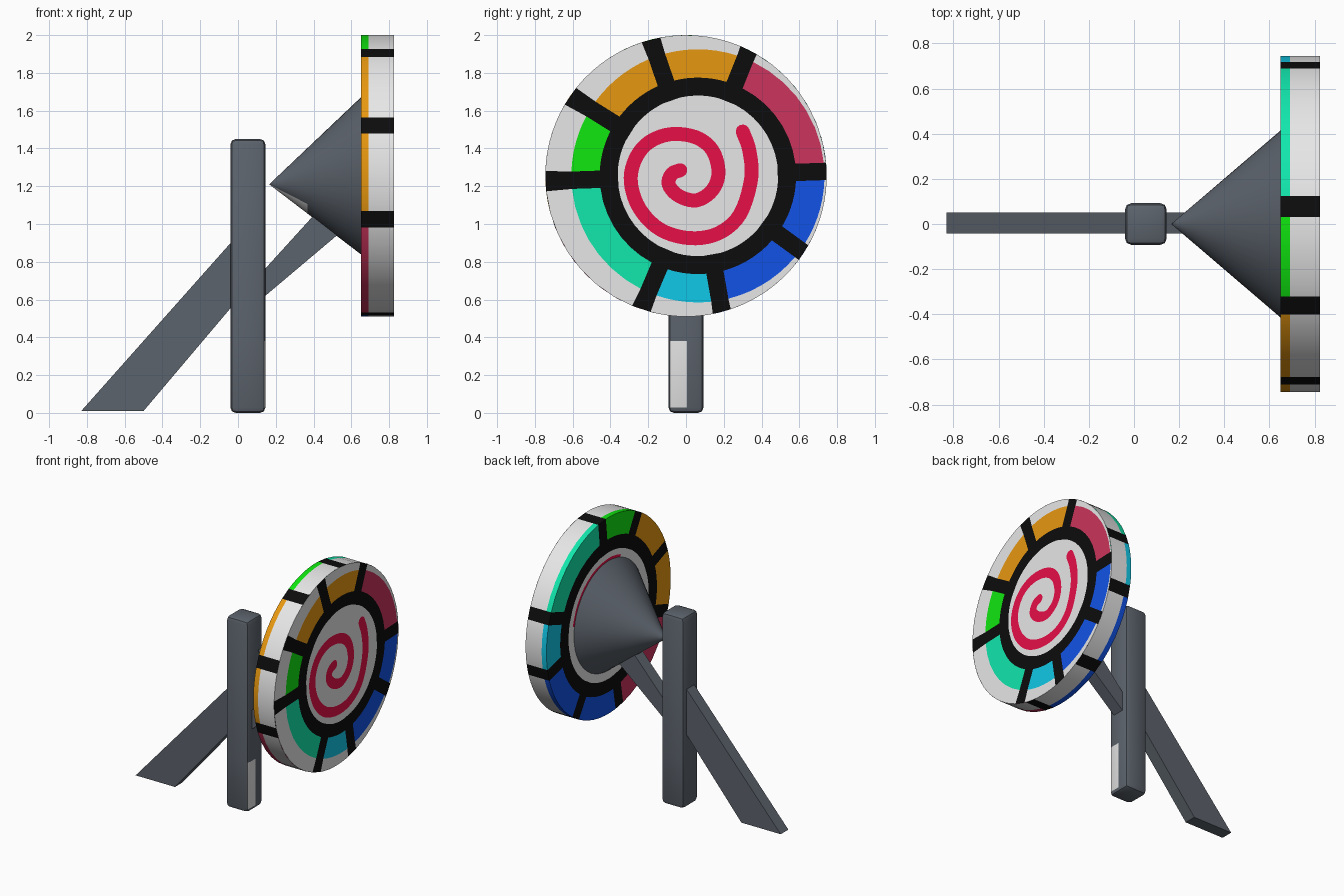
import bpy, bmesh, math
from mathutils import Vector

if "Cube" in bpy.data.objects:
    bpy.data.objects.remove(bpy.data.objects["Cube"])

def lin(c):
    c /= 255
    return c / 12.92 if c <= 0.04045 else ((c + 0.055) / 1.055) ** 2.4

RGB = {"slate": (92, 99, 108), "white": (235, 235, 235), "black": (12, 12, 12),
       "crimson": (233, 15, 72), "rose": (203, 52, 92), "orange": (232, 152, 16),
       "green": (16, 236, 16), "teal": (18, 238, 178), "cyan": (18, 206, 238),
       "blue": (18, 86, 240)}
NAMES = list(RGB)
MATS = []
for n, c in RGB.items():
    m = bpy.data.materials.new(n)
    m.diffuse_color = (*[lin(v) for v in c], 1)
    m.use_nodes = True
    m.node_tree.nodes["Principled BSDF"].inputs["Base Color"].default_value = m.diffuse_color
    MATS.append(m)
IDX = {n: i for i, n in enumerate(NAMES)}

def finish(bm, name, angle=35):
    me = bpy.data.meshes.new(name)
    bm.to_mesh(me)
    bm.free()
    for m in MATS:
        me.materials.append(m)
    ob = bpy.data.objects.new(name, me)
    bpy.context.collection.objects.link(ob)
    bpy.ops.object.select_all(action='DESELECT')
    ob.select_set(True)
    bpy.context.view_layer.objects.active = ob
    bpy.ops.object.shade_smooth_by_angle(angle=math.radians(angle))
    return ob

CZ, R = 1.255, 0.745          # wheel centre height and radius
SECTORS = ["rose", "orange", "orange", "green", "teal", "cyan", "blue", "blue"]

def painted_disc(name, spokes, rings, kinds, centre, mirror):
    """Rings of faces round an offset centre, cut along parallel-sided spokes.
    rings: (radius or None for the wheel rim, x); kinds: paint rule per band."""
    half, steps = 0.046, 7
    bm = bmesh.new()
    cells = []
    for k in range(8):
        cells.append("black")
        cells += [SECTORS[k]] * steps
    rows = []
    for r, x in rings:
        rad = r or 0.69
        d = math.asin(half / rad)
        angles = []
        for k in range(8):
            a0 = math.radians(spokes[k])
            a1 = math.radians(spokes[(k + 1) % 8] + (360 if k == 7 else 0))
            angles.append(a0 - d)
            angles += [a0 + d + (a1 - a0 - 2 * d) * i / steps for i in range(steps)]
        row = []
        for a in angles:
            q = r
            if q is None:     # distance from offset centre to true rim
                b = centre * math.cos(a)
                q = -b + math.sqrt(b * b - centre ** 2 + R * R)
            y = centre + q * math.cos(a)
            row.append(bm.verts.new((x, -y if mirror else y, CZ + q * math.sin(a))))
        rows.append(row)
    bm.faces.new(rows[0]).material_index = IDX["white"]
    n = len(cells)
    for a, b, kind in zip(rows, rows[1:], kinds):
        for i in range(n):
            j = (i + 1) % n
            f = bm.faces.new((a[i], b[i], b[j], a[j]))
            c = cells[i]
            if kind == "edge" and c != "black":
                c = "white"
            elif kind == "swirl":
                c = "crimson" if n * 0.4 < i < n * 0.65 else "white"
            elif kind in RGB:
                c = kind
            f.material_index = IDX[c]
    return finish(bm, name)

# Wheel: front face, then back face with its rim
painted_disc("wheel_front", [2, 68, 109, 148, 182, 247, 280, 324],
             [(0.425, 0.825), (0.52, 0.825), (0.67, 0.825), (None, 0.825)],
             ["black", "sector", "edge"], 0.063, False)
painted_disc("wheel_back", [-80, -18, 21, 61, 96, 161, 194, 238],
             [(0.41, 0.65), (0.435, 0.65), (0.48, 0.65), (0.58, 0.65),
              (R, 0.65), (R, 0.69), (R, 0.825)],
             ["swirl", "white", "black", "sector", "sector", "edge"], 0, True)

# Spiral painted on the hub: thin ribbon through a few (y, z) points
PTS = [Vector(p) for p in [
    (.30, 1.49), (.335, 1.39), (.345, 1.24), (.285, 1.05), (.17, .95), (.02, .925),
    (-.135, .97), (-.245, 1.08), (-.292, 1.22), (-.27, 1.34), (-.20, 1.43), (-.085, 1.475),
    (.05, 1.46), (.14, 1.39), (.172, 1.275), (.14, 1.18), (.055, 1.125), (-.04, 1.15),
    (-.092, 1.21), (-.075, 1.265), (-.03, 1.285)]]
path = []
ext = [PTS[0] * 2 - PTS[1]] + PTS + [PTS[-1] * 2 - PTS[-2]]
for p0, p1, p2, p3 in zip(ext, ext[1:], ext[2:], ext[3:]):
    for s in range(5):
        t = s / 5
        path.append(0.5 * (2 * p1 + (p2 - p0) * t + (2 * p0 - 5 * p1 + 4 * p2 - p3) * t * t
                           + (3 * p1 - p0 - 3 * p2 + p3) * t ** 3))
path.append(PTS[-1])
bm = bmesh.new()
W, X = 0.037, 0.828
rails = []
for i, p in enumerate(path):
    d = (path[min(i + 1, len(path) - 1)] - path[max(i - 1, 0)]).normalized()
    nrm = Vector((-d.y, d.x)) * W
    rails.append([bm.verts.new((X, *(p + s * nrm))) for s in (1, -1)])
for (a, b), (c, d) in zip(rails, rails[1:]):
    bm.faces.new((a, b, d, c))
for end, other, (l, r) in ((path[0], path[1], rails[0]), (path[-1], path[-2], rails[-1])):
    out = (end - other).normalized()
    side = Vector((l.co.y, l.co.z)) - end
    arc = [bm.verts.new((X, *(end + side * math.cos(t) + out * W * math.sin(t))))
           for t in [math.pi * k / 6 for k in range(1, 6)]]
    bm.faces.new([l] + arc + [r])
for f in bm.faces:
    f.normal_update()
    if f.normal.x < 0:
        f.normal_flip()
    f.material_index = IDX["crimson"]
finish(bm, "hub_spiral")

# Cone behind the wheel, apex slightly low, with a bare patch underneath
bm = bmesh.new()
apex, base, N = Vector((0.165, 0, 1.21)), Vector((0.65, 0, CZ)), 48
tip = bm.verts.new(apex)
prev = None
for t in (0.06, 0.2, 0.42, 1):
    c = apex.lerp(base, t)
    row = [bm.verts.new((c.x, 0.415 * t * math.cos(2 * math.pi * i / N),
                         c.z + 0.415 * t * math.sin(2 * math.pi * i / N))) for i in range(N)]
    for i in range(N):
        j = (i + 1) % N
        f = bm.faces.new((prev[i], row[i], row[j], prev[j]) if prev else (tip, row[i], row[j]))
        deg = 360 * (i + 0.5) / N
        f.material_index = IDX["white" if t < 0.5 and 222 < deg < 282 else "slate"]
    prev = row
finish(bm, "cone_mount", 50)

# Upright post with chamfered edges and a worn patch low on the wheel side
bm = bmesh.new()
bmesh.ops.create_cube(bm, size=1)
for v in bm.verts:
    v.co = (0.0525 + v.co.x * 0.185, v.co.y * 0.185, 0.725 + v.co.z * 1.45)
bmesh.ops.bevel(bm, geom=bm.edges[:], offset=0.028, segments=2, profile=0.5, affect='EDGES')
for co, no in (((0, 0, 0.38), (0, 0, 1)), ((0, 0.005, 0), (0, 1, 0))):
    bmesh.ops.bisect_plane(bm, geom=bm.verts[:] + bm.edges[:] + bm.faces[:],
                           plane_co=co, plane_no=no)
for f in bm.faces:
    f.normal_update()
    c = f.calc_center_median()
    if f.normal.x > 0.5 and c.y < 0.005 and 0.02 < c.z < 0.38:
        f.material_index = IDX["white"]
finish(bm, "post")

# Struts: side profiles in (x, z) given thickness along y
def strut(name, profile):
    bm = bmesh.new()
    f = bm.faces.new([bm.verts.new((x, -0.042, z)) for x, z in profile])
    g = bmesh.ops.extrude_face_region(bm, geom=[f])["geom"]
    bmesh.ops.translate(bm, vec=(0, 0.092, 0),
                        verts=[v for v in g if isinstance(v, bmesh.types.BMVert)])
    bmesh.ops.recalc_face_normals(bm, faces=bm.faces[:])
    finish(bm, name)

strut("rear_strut", [(-.83, .01), (-.5, .01), (.05, .66), (.05, 1.0)])
strut("front_strut", [(.05, .54), (.53, .945), (.45, 1.1), (.05, .66)])
